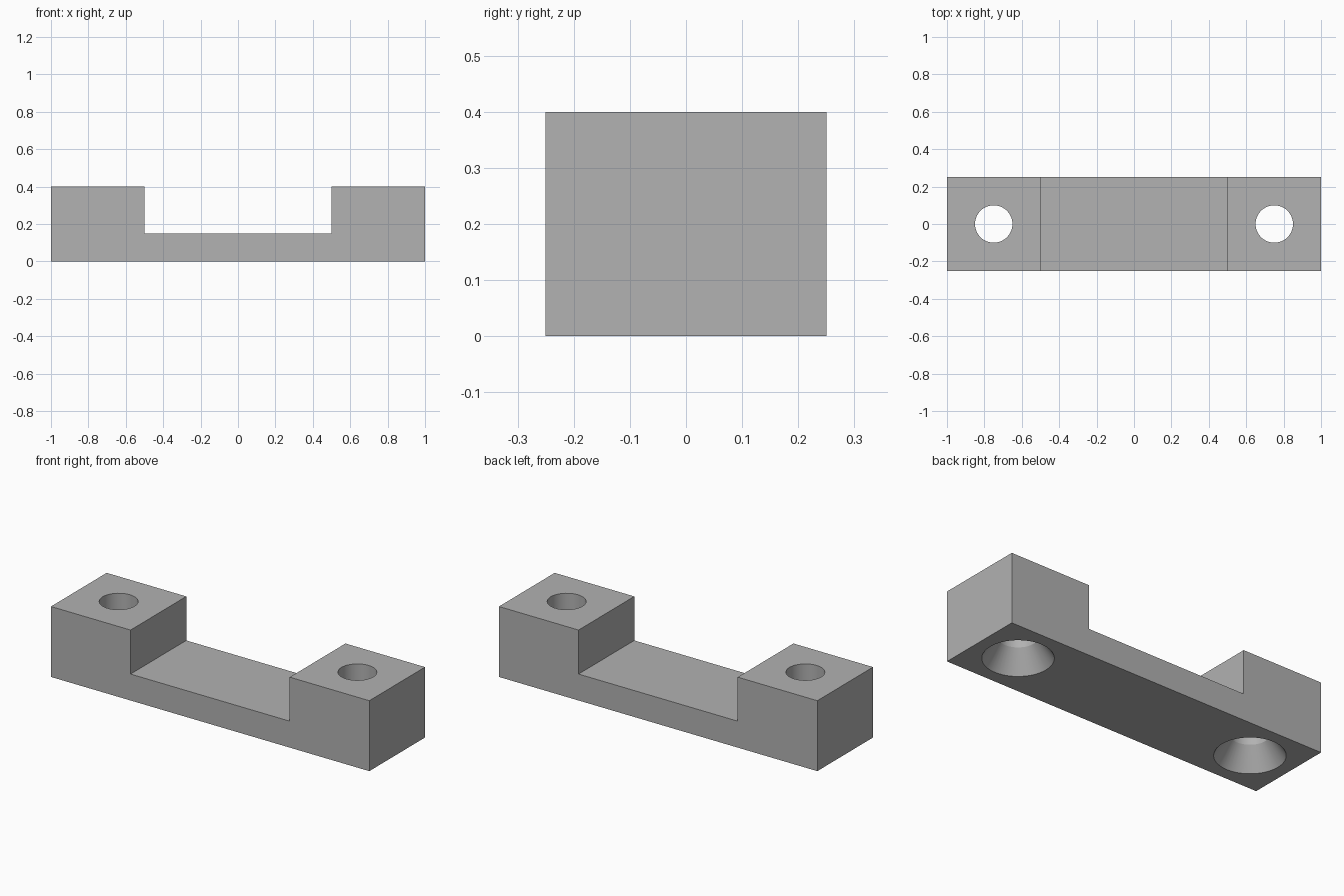
import bpy, bmesh
from math import cos, sin, tau

cube = bpy.data.objects.get("Cube")
if cube:
    bpy.data.objects.remove(cube)

SIDES = 48
HOLE_X = 0.75

# Single grey material
grey = bpy.data.materials.new("plain grey")
grey.use_nodes = True
colour = (0.445, 0.445, 0.445, 1)
grey.diffuse_color = colour
grey.node_tree.nodes["Principled BSDF"].inputs["Base Color"].default_value = colour


def make_object(name, bm):
    bmesh.ops.recalc_face_normals(bm, faces=bm.faces)
    mesh = bpy.data.meshes.new(name)
    bm.to_mesh(mesh)
    bm.free()
    mesh.materials.append(grey)
    obj = bpy.data.objects.new(name, mesh)
    bpy.context.collection.objects.link(obj)
    return obj


# Bridge body: stepped side profile extruded through its depth
half = [(1, 0), (1, 0.4), (0.5, 0.4), (0.5, 0.15)]
profile = half + [(-x, z) for x, z in reversed(half)]
bm = bmesh.new()
face = bm.faces.new([bm.verts.new((x, -0.25, z)) for x, z in profile])
extruded = bmesh.ops.extrude_face_region(bm, geom=[face])["geom"]
bmesh.ops.translate(bm, vec=(0, 0.5, 0),
                    verts=[v for v in extruded if isinstance(v, bmesh.types.BMVert)])
body = make_object("mounting_bridge", bm)


# Screw hole cutter: straight shaft with a countersink opening at the bottom
def hole_cutter(name, x):
    bm = bmesh.new()
    rings = []
    for r, z in [(0.18, -0.05), (0.18, 0), (0.1, 0.12), (0.1, 0.5)]:
        rings.append([bm.verts.new((x + r * cos(tau * i / SIDES), r * sin(tau * i / SIDES), z))
                      for i in range(SIDES)])
    for low, high in zip(rings, rings[1:]):
        for i in range(SIDES):
            j = (i + 1) % SIDES
            bm.faces.new((low[i], low[j], high[j], high[i]))
    bm.faces.new(rings[0])
    bm.faces.new(rings[-1])
    cutter = make_object(name, bm)
    cutter.hide_render = True
    cutter.hide_viewport = True
    return cutter


for side, x in (("left", HOLE_X), ("right", -HOLE_X)):
    cut = body.modifiers.new(side + " screw hole", 'BOOLEAN')
    cut.operation = 'DIFFERENCE'
    cut.solver = 'EXACT'
    cut.object = hole_cutter(side + "_hole_cutter", x)

# Apply the cuts and drop the cutters
bpy.context.view_layer.objects.active = body
body.select_set(True)
for mod in list(body.modifiers):
    cutter = mod.object
    bpy.ops.object.modifier_apply(modifier=mod.name)
    bpy.data.objects.remove(cutter)

# Smooth hole walls, crisp block edges
bpy.ops.object.shade_smooth_by_angle(angle=0.4)
